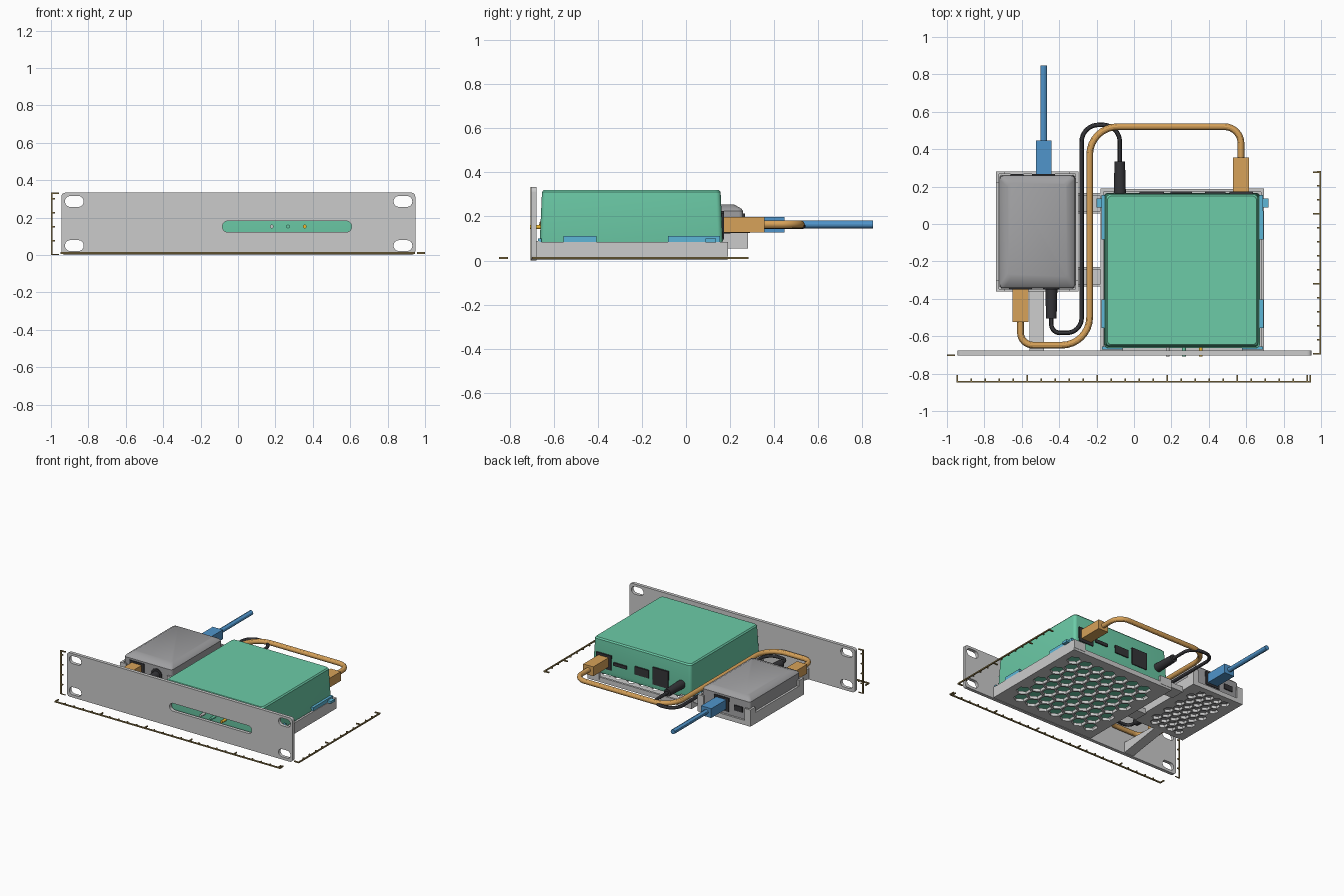
import bpy, bmesh, math
from mathutils import Vector

if "Cube" in bpy.data.objects:
    bpy.data.objects.remove(bpy.data.objects["Cube"])


def material(name, rgb):
    m = bpy.data.materials.new(name)
    m.diffuse_color = (*rgb, 1)
    m.use_nodes = True
    m.node_tree.nodes["Principled BSDF"].inputs["Base Color"].default_value = m.diffuse_color
    return m


GREEN = material("green", (0.15, 0.60, 0.39))
ORANGE = material("orange", (0.68, 0.36, 0.10))
BLUE = material("blue", (0.08, 0.30, 0.60))
CYAN = material("cyan", (0.11, 0.47, 0.68))
BLACK = material("black", (0.035, 0.035, 0.04))
DARK = material("dark_grey", (0.35, 0.35, 0.36))
BRASS = material("brass", (0.28, 0.20, 0.07))
AMBER = material("amber", (0.9, 0.5, 0.03))
WHITE = material("white", (0.85, 0.85, 0.85))


def finish(name, bm, mat=None, smooth=False):
    bmesh.ops.recalc_face_normals(bm, faces=bm.faces)
    me = bpy.data.meshes.new(name)
    bm.to_mesh(me)
    bm.free()
    ob = bpy.data.objects.new(name, me)
    bpy.context.collection.objects.link(ob)
    if mat:
        me.materials.append(mat)
    if smooth:
        activate(ob)
        bpy.ops.object.shade_smooth_by_angle()
    return ob


def activate(ob):
    bpy.ops.object.select_all(action='DESELECT')
    ob.select_set(True)
    bpy.context.view_layer.objects.active = ob


def add_loft(bm, rings):
    rows = [[bm.verts.new(p) for p in r] for r in rings]
    n = len(rows[0])
    for a, b in zip(rows, rows[1:]):
        for i in range(n):
            bm.faces.new((a[i], a[(i + 1) % n], b[(i + 1) % n], b[i]))
    bm.faces.new(rows[0])
    bm.faces.new(rows[-1])


def add_box(bm, x0, x1, y0, y1, z0, z1):
    ring = [(x0, y0), (x1, y0), (x1, y1), (x0, y1)]
    add_loft(bm, [[(x, y, z) for x, y in ring] for z in (z0, z1)])


def boxes(name, items, mat=None):
    bm = bmesh.new()
    for it in items:
        add_box(bm, *it)
    return finish(name, bm, mat)


def rounded(u0, u1, v0, v1, r, seg=6):
    pts = []
    for k, (cu, cv) in enumerate([(u1 - r, v1 - r), (u0 + r, v1 - r), (u0 + r, v0 + r), (u1 - r, v0 + r)]):
        for i in range(seg + 1):
            a = math.pi / 2 * (k + i / seg)
            pts.append((cu + r * math.cos(a), cv + r * math.sin(a)))
    return pts


def cut(ob, cutter_bm):
    tool = finish("cutter", cutter_bm)
    tool.hide_render = True
    mod = ob.modifiers.new("cut", 'BOOLEAN')
    mod.operation, mod.solver, mod.object = 'DIFFERENCE', 'EXACT', tool
    activate(ob)
    bpy.ops.object.modifier_apply(modifier=mod.name)
    bpy.data.objects.remove(tool)


def honeycomb(ob, x0, x1, y0, y1, z0, z1, pitch, r):
    # Perforate a floor with whole hexagons, centred in the given rectangle
    bm = bmesh.new()
    dy = pitch * math.sqrt(3) / 2
    nx, ny = int((x1 - x0) / pitch - 0.5), int((y1 - y0) / dy)
    ox = (x0 + x1 - (nx - 0.5) * pitch) / 2
    oy = (y0 + y1 - (ny - 1) * dy) / 2
    for j in range(ny):
        for i in range(nx):
            cx, cy = ox + (i + 0.5 * (j % 2)) * pitch, oy + j * dy
            hexa = [(cx + r * math.sin(k * math.pi / 3), cy + r * math.cos(k * math.pi / 3)) for k in range(6)]
            add_loft(bm, [[(x, y, z) for x, y in hexa] for z in (z0 - 0.02, z1 + 0.02)])
    cut(ob, bm)


def cylinder_y(name, x, z, y0, y1, r0, r1, mat, seg=20):
    bm = bmesh.new()
    add_loft(bm, [[(x + r * math.cos(2 * math.pi * i / seg), y, z + r * math.sin(2 * math.pi * i / seg))
                   for i in range(seg)] for y, r in ((y0, r0), (y1, r1))])
    return finish(name, bm, mat, True)


def cable(name, pts, z, radius, bend, mat):
    # Round each inner corner of the flat path, then sweep a circle along it
    pts = [Vector((x, y, z)) for x, y in pts]
    path = [pts[0]]
    for a, p, b in zip(pts, pts[1:], pts[2:]):
        d = min(bend, (a - p).length * 0.49, (b - p).length * 0.49)
        u, v = (a - p).normalized() * d, (b - p).normalized() * d
        for i in range(9):
            t = math.pi / 2 * i / 8
            path.append(p + u * (1 - math.sin(t)) + v * (1 - math.cos(t)))
    path.append(pts[-1])
    cu = bpy.data.curves.new(name, 'CURVE')
    cu.dimensions = '3D'
    cu.bevel_depth, cu.bevel_resolution, cu.use_fill_caps = radius, 4, True
    sp = cu.splines.new('POLY')
    sp.points.add(len(path) - 1)
    for q, p in zip(sp.points, path):
        q.co = (*p, 1)
    ob = bpy.data.objects.new(name, cu)
    bpy.context.collection.objects.link(ob)
    cu.materials.append(mat)
    activate(ob)
    bpy.ops.object.convert(target='MESH')
    bpy.ops.object.shade_smooth_by_angle()


# Front panel with mounting slots and indicator window
bm = bmesh.new()
add_loft(bm, [[(x, y, z) for x, z in rounded(-0.945, 0.948, 0, 0.333, 0.022)] for y in (-0.702, -0.677)])
panel = finish("front_panel", bm)
bm = bmesh.new()
holes = [(x, x + 0.1, z, z + 0.058) for x in (-0.925, 0.832) for z in (0.021, 0.257)]
for h in holes + [(-0.083, 0.607, 0.122, 0.181)]:
    add_loft(bm, [[(x, y, z) for x, z in rounded(*h, 0.028)] for y in (-0.75, -0.6)])
cut(panel, bm)

# Large tray: perforated floor, side walls, low lip and rear corners
floor = boxes("large_tray_floor", [(-0.178, 0.695, -0.68, 0.188, 0.003, 0.025)])
honeycomb(floor, -0.15, 0.67, -0.65, 0.16, 0.003, 0.025, 0.104, 0.052)
boxes("large_tray_walls", [
    (-0.178, -0.162, -0.68, 0.188, 0.02, 0.085), (0.679, 0.695, -0.68, 0.188, 0.02, 0.085),
    (-0.178, 0.695, 0.172, 0.188, 0.02, 0.04),
    (-0.178, -0.08, 0.172, 0.19, 0.02, 0.085), (0.597, 0.695, 0.172, 0.19, 0.02, 0.085),
    (-0.178, -0.06, -0.68, -0.665, 0.02, 0.088), (0.577, 0.695, -0.68, -0.665, 0.02, 0.088)])

# Soft blue pads that hold the green unit
pads = []
for s in (-1, 1):
    def span(a, b):
        return tuple(sorted((0.2585 + s * a, 0.2585 + s * b)))
    pads += [(*span(0.385, 0.433), y0, y1, 0.083, 0.112) for y0, y1 in ((-0.555, -0.405), (-0.082, 0.07))]
    pads += [(*span(0.40, 0.46), 0.088, 0.136, 0.082, 0.1), (*span(0.40, 0.432), 0.06, 0.155, 0.083, 0.112),
             (*span(0.32, 0.43), -0.672, -0.655, 0.08, 0.1)]
boxes("holding_pads", pads, CYAN)

# Green unit, slightly tapered
bm = bmesh.new()
add_loft(bm, [[(x, y, z) for x, y in rounded(-0.16 + d, 0.673 - d, -0.663 + d, 0.167 - d, 0.022)]
              for z, d in ((0.06, 0.006), (0.09, 0), (0.31, 0.01), (0.32, 0.018))])
finish("green_unit", bm, GREEN, True)
boxes("green_unit_ports", [(x0, x1, 0.13, 0.173, 0.16 - h, 0.16 + h) for x0, x1, h in (
    (0.03, 0.16, 0.065), (0.195, 0.31, 0.03), (0.38, 0.49, 0.012), (0.51, 0.635, 0.055))], BLACK)

# Indicator lamps in the window
for i, (x, m) in enumerate(((0.18, WHITE), (0.267, GREEN), (0.357, AMBER))):
    cylinder_y(f"indicator_{i + 1}", x, 0.152, -0.708, -0.65, 0.010, 0.010, m)

# Small cradle: perforated floor, side walls and corner posts
floor = boxes("small_cradle_floor", [(-0.738, -0.296, -0.36, 0.282, 0.055, 0.076)])
honeycomb(floor, -0.71, -0.325, -0.335, 0.255, 0.055, 0.076, 0.071, 0.035)
walls = [(-0.738, -0.722, -0.36, 0.282, 0.07, 0.14), (-0.312, -0.296, -0.36, 0.282, 0.07, 0.14),
         (-0.738, -0.296, -0.36, -0.347, 0.07, 0.09), (-0.738, -0.296, 0.268, 0.282, 0.07, 0.09)]
for x0, x1, xi, xo in ((-0.738, -0.69, -0.738, -0.722), (-0.344, -0.296, -0.312, -0.296)):
    for y0, y1, yi, yo in ((-0.36, -0.347, -0.36, -0.30), (0.268, 0.282, 0.222, 0.282)):
        walls += [(x0, x1, y0, y1, 0.07, 0.182), (xi, xo, yi, yo, 0.07, 0.182)]
boxes("small_cradle_walls", walls)

# Bridges between the trays, each with a screw boss
for i, (y0, y1) in enumerate(((-0.335, -0.23), (0.055, 0.165))):
    boxes(f"bridge_{i + 1}", [(-0.30, -0.17, y0, y1, 0.045, 0.068),
                              (-0.30, -0.17, y0, y0 + 0.014, 0.045, 0.085),
                              (-0.30, -0.17, y1 - 0.014, y1, 0.045, 0.085),
                              (-0.245, -0.225, y0 + 0.035, y1 - 0.035, 0.06, 0.078)])

# Wedge arm joining the small cradle to the panel
bm = bmesh.new()
add_loft(bm, [[(x, y, z) for y, z in ((-0.68, 0.003), (-0.35, 0.055), (-0.35, 0.076), (-0.68, 0.085))]
              for x in (-0.56, -0.482)])
finish("cradle_arm", bm)

# Small grey unit with sloped top edges
bm = bmesh.new()
add_loft(bm, [[(x, y, z) for x, y in rounded(-0.72 + d, -0.314 - d, -0.345 + f, 0.263 - b, 0.02)]
              for z, d, f, b in ((0.076, 0, 0, 0), (0.225, 0.002, 0.002, 0.005),
                                 (0.235, 0.01, 0.01, 0.012), (0.254, 0.045, 0.062, 0.045))])
finish("grey_unit", bm, DARK, True)
boxes("grey_unit_ports", [(-0.668, -0.545, -0.349, -0.30, 0.11, 0.212), (-0.545, -0.422, 0.22, 0.268, 0.11, 0.212),
                          (-0.66, -0.59, 0.22, 0.268, 0.135, 0.175)], BLACK)
cylinder_y("grey_unit_jack", -0.442, 0.16, -0.35, -0.3, 0.045, 0.045, BLACK)

# Network leads and plugs
boxes("orange_plugs", [(-0.65, -0.565, -0.525, -0.32, 0.127, 0.198), (0.53, 0.615, 0.14, 0.355, 0.127, 0.198)], ORANGE)
cable("orange_lead", [(-0.607, -0.51), (-0.607, -0.648), (-0.237, -0.648), (-0.237, 0.52), (0.572, 0.52), (0.572, 0.34)],
      0.164, 0.018, 0.15, ORANGE)
boxes("blue_plug", [(-0.525, -0.44, 0.24, 0.447, 0.127, 0.198)], BLUE)
cable("blue_lead", [(-0.483, 0.43), (-0.483, 0.848)], 0.164, 0.018, 0.1, BLUE)

# Power lead and plugs
cylinder_y("power_plug_front", -0.442, 0.155, -0.505, -0.32, 0.028, 0.033, BLACK)
cylinder_y("power_plug_rear", -0.076, 0.155, 0.14, 0.335, 0.033, 0.028, BLACK)
cable("power_lead", [(-0.442, -0.49), (-0.442, -0.582), (-0.28, -0.582), (-0.28, 0.53), (-0.076, 0.53), (-0.076, 0.32)],
      0.155, 0.012, 0.09, BLACK)


# Measuring rulers: a bar with a short tick each step, a long one every fifth and at the end
def ruler(name, length, place):
    step, bars = 0.0749, [(0, length, 0, 0.009)]
    n = int(length / step) + 1
    for i in range(n):
        bars.append((i * step - 0.004, i * step + 0.004, 0, 0.042 if i % 5 == 0 else 0.022))
    bars.append((length - 0.008, length, 0, 0.042))
    boxes(name, [place(*b) for b in bars], BRASS)


ruler("width_ruler", 1.892, lambda a, b, c, d: (-0.945 + a, -0.945 + b, -0.848 + c, -0.848 + d, 0.006, 0.015))
ruler("depth_ruler", 0.975, lambda a, b, c, d: (1 - d, 1 - c, -0.695 + a, -0.695 + b, 0.006, 0.015))
ruler("height_ruler", 0.333, lambda a, b, c, d: (-1 + c, -1 + d, -0.705, -0.697, max(a, 0), b))
